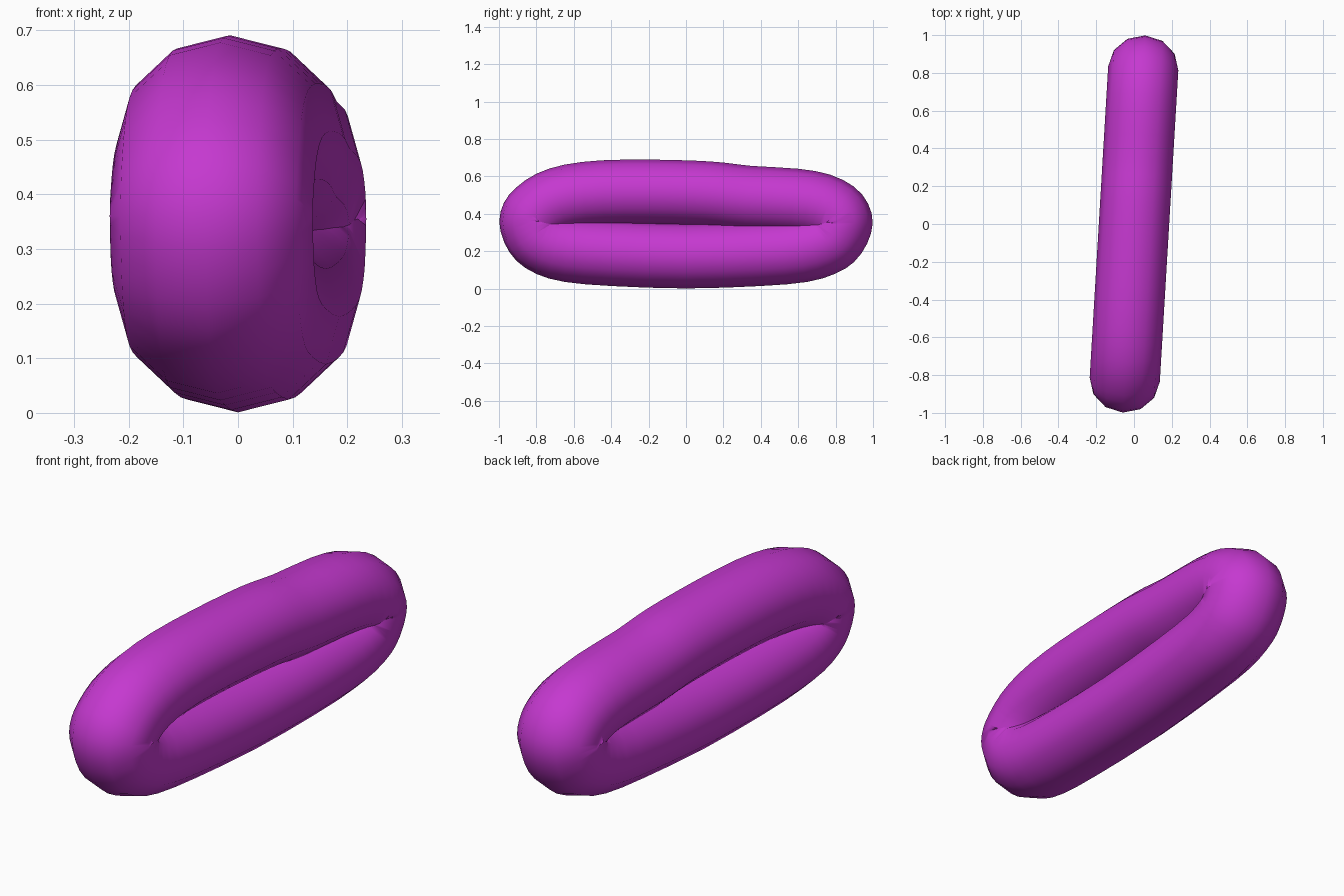
import bpy, bmesh, math
from mathutils import Vector, Matrix

if "Cube" in bpy.data.objects:
    bpy.data.objects.remove(bpy.data.objects["Cube"])

# outer outline of the closed loop seen from the side (y, z)
OUTLINE = [(-1, .36), (-.975, .46), (-.91, .54), (-.8, .615), (-.65, .663), (-.45, .686),
           (-.2, .69), (.05, .684), (.2, .674), (.35, .656), (.6, .641), (.77, .61),
           (.9, .545), (.975, .455), (1, .35), (.97, .24), (.9, .142), (.8, .08),
           (.65, .036), (.4, .014), (0, .001), (-.4, .014), (-.65, .036), (-.8, .078),
           (-.91, .15), (-.975, .25)]
SIDES = 12
R_SIDE, R_IN = 0.186, 0.175      # tube half width / half depth
YAW = math.radians(-3.4)


def smooth_loop(pts, steps):
    """Closed Catmull-Rom curve: list of (point, tangent)."""
    out, n = [], len(pts)
    for i in range(n):
        a, b, c, d = (Vector(pts[(i + k) % n]) for k in (-1, 0, 1, 2))
        for s in range(steps):
            t = s / steps
            k1, k2, k3 = c - a, 2 * a - 5 * b + 4 * c - d, 3 * b - a - 3 * c + d
            out.append((b + (k1 * t + k2 * t * t + k3 * t ** 3) / 2,
                        (k1 + 2 * k2 * t + 3 * k3 * t * t).normalized()))
    return out


# tube swept along the loop, its outer edge following the outline
bm = bmesh.new()
rings = []
for p, tan in smooth_loop(OUTLINE, 2):
    inward = Vector((tan.y, -tan.x))
    ring = []
    for k in range(SIDES):
        a = 2 * math.pi * k / SIDES
        q = p + inward * R_IN * (1 - math.cos(a))
        ring.append(bm.verts.new((R_SIDE * math.sin(a), q.x, q.y)))
    rings.append(ring)
for i, r0 in enumerate(rings):
    r1 = rings[(i + 1) % len(rings)]
    for k in range(SIDES):
        j = (k + 1) % SIDES
        bm.faces.new((r0[k], r0[j], r1[j], r1[k]))
bm.transform(Matrix.Rotation(YAW, 4, 'Z'))
bmesh.ops.recalc_face_normals(bm, faces=bm.faces)
for f in bm.faces:
    f.smooth = True

mesh = bpy.data.meshes.new("squashed_ring")
bm.to_mesh(mesh)
bm.free()
mat = bpy.data.materials.new("bright purple")
mat.diffuse_color = (0.56, 0.04, 0.63, 1)
mat.use_nodes = True
mat.node_tree.nodes["Principled BSDF"].inputs["Base Color"].default_value = mat.diffuse_color
mesh.materials.append(mat)
bpy.context.collection.objects.link(bpy.data.objects.new("squashed_ring", mesh))
